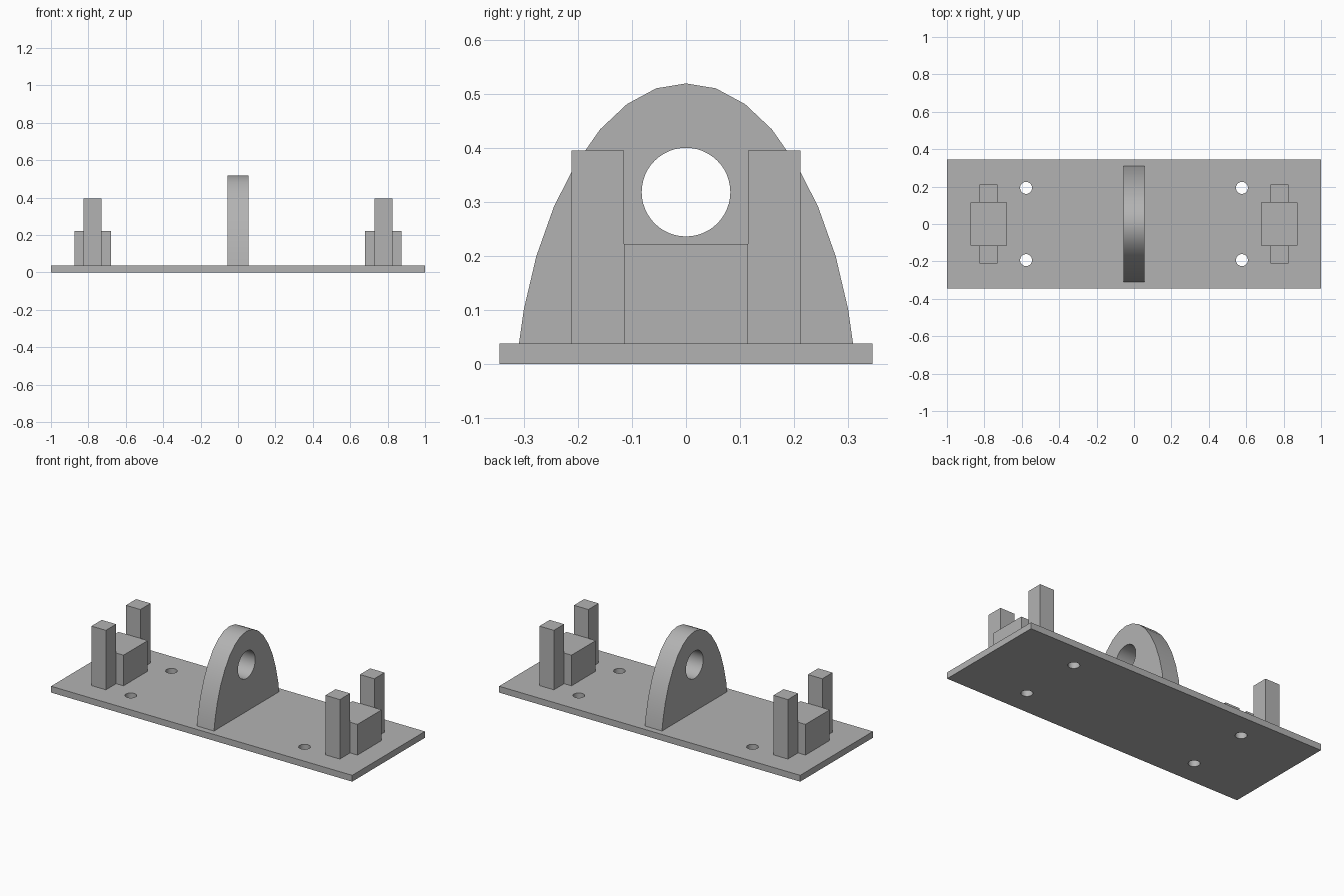
import bpy
import bmesh
import math
from mathutils import Matrix

cube = bpy.data.objects.get("Cube")
if cube:
    bpy.data.objects.remove(cube, do_unlink=True)

GREY = (0.45, 0.45, 0.45, 1.0)
grey = bpy.data.materials.new("plain grey")
grey.use_nodes = True
grey.diffuse_color = GREY
grey.node_tree.nodes["Principled BSDF"].inputs["Base Color"].default_value = GREY

PLATE_TOP = 0.038


def add_object(name, bm):
    bmesh.ops.recalc_face_normals(bm, faces=bm.faces)
    mesh = bpy.data.meshes.new(name)
    bm.to_mesh(mesh)
    bm.free()
    mesh.materials.append(grey)
    obj = bpy.data.objects.new(name, mesh)
    bpy.context.collection.objects.link(obj)
    return obj


def box(name, x, y, z):
    """Box from (low, high) ranges on each axis."""
    bm = bmesh.new()
    bmesh.ops.create_cube(bm, size=1)
    for v in bm.verts:
        v.co = [r[0] if c < 0 else r[1] for c, r in zip(v.co, (x, y, z))]
    return add_object(name, bm)


def drill(target, centres, radius, axis, segments):
    """Cut round through-holes along an axis."""
    bm = bmesh.new()
    turn = Matrix.Rotation(math.pi / 2, 4, "Y") if axis == "X" else Matrix()
    for c in centres:
        bmesh.ops.create_cone(bm, cap_ends=True, segments=segments, radius1=radius,
                              radius2=radius, depth=0.3,
                              matrix=Matrix.Translation(c) @ turn)
    cutter = add_object("hole_cutter", bm)
    cutter.hide_render = True
    mod = target.modifiers.new("holes", "BOOLEAN")
    mod.operation = "DIFFERENCE"
    mod.solver = "EXACT"
    mod.object = cutter
    bpy.context.view_layer.objects.active = target
    bpy.ops.object.modifier_apply(modifier=mod.name)
    bpy.data.objects.remove(cutter, do_unlink=True)


def smooth(obj):
    bpy.ops.object.select_all(action="DESELECT")
    obj.select_set(True)
    bpy.context.view_layer.objects.active = obj
    bpy.ops.object.shade_smooth_by_angle(angle=math.radians(30))


# Base plate with four bolt holes
plate = box("base_plate", (-1, 1), (-0.345, 0.345), (0, PLATE_TOP))
drill(plate, [(x, y, 0) for x in (-0.577, 0.577) for y in (-0.193, 0.193)],
      0.032, "Z", 32)
smooth(plate)

# Central arched lug with a pin hole
half = [(0.309, PLATE_TOP), (0.3, 0.101), (0.277, 0.199), (0.244, 0.292),
        (0.205, 0.368), (0.159, 0.434), (0.109, 0.481), (0.055, 0.51)]
outline = half + [(0, 0.519)] + [(-y, z) for y, z in reversed(half)]
bm = bmesh.new()
face = bm.faces.new([bm.verts.new((-0.057, y, z)) for y, z in outline])
side = bmesh.ops.extrude_face_region(bm, geom=[face])["geom"]
bmesh.ops.translate(bm, vec=(0.114, 0, 0),
                    verts=[g for g in side if isinstance(g, bmesh.types.BMVert)])
lug = add_object("arched_lug", bm)
drill(lug, [(0, 0, 0.318)], 0.082, "X", 48)
smooth(lug)

# Support block between two posts at each end
for end, cx in (("left", 0.777), ("right", -0.777)):
    box(end + "_block", (cx - 0.097, cx + 0.097), (-0.115, 0.115), (PLATE_TOP, 0.222))
    for place, s in (("front", -1), ("back", 1)):
        box(f"{end}_{place}_post", (cx - 0.048, cx + 0.048),
            sorted((s * 0.115, s * 0.212)), (PLATE_TOP, 0.395))
